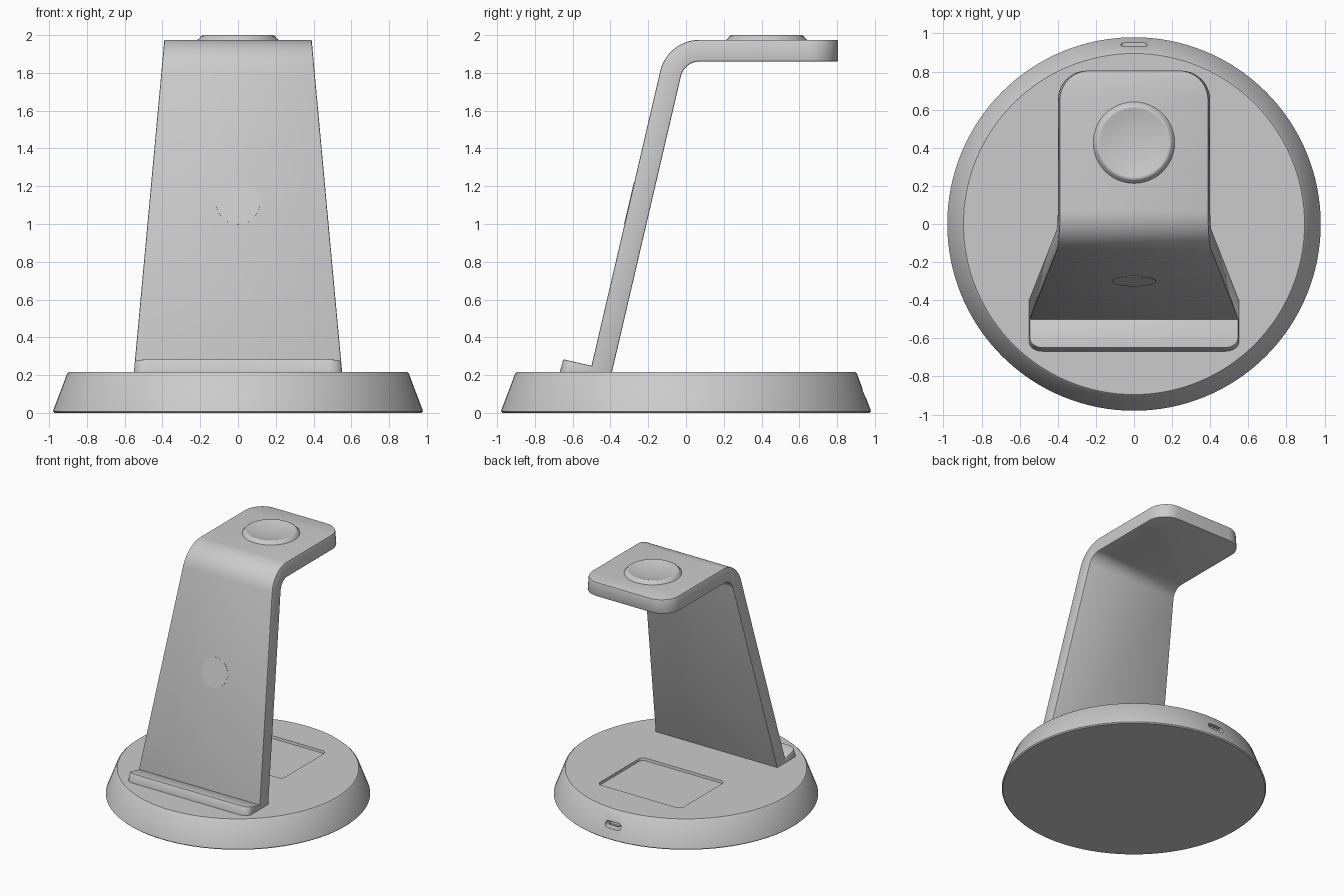
import bpy, bmesh, math
from mathutils import Vector, Matrix

if "Cube" in bpy.data.objects:
    bpy.data.objects.remove(bpy.data.objects["Cube"], do_unlink=True)

grey = bpy.data.materials.new("light_grey")
grey.use_nodes = True
COLOUR = (0.6, 0.6, 0.6, 1)
grey.diffuse_color = COLOUR
grey.node_tree.nodes["Principled BSDF"].inputs["Base Color"].default_value = COLOUR

LEAN = 0.233           # y travelled per unit of height on the upright
TILT = math.atan(LEAN)
FRONT_Y, FRONT_Z = -0.5, 0.25


def half_width(z):
    return 0.39 + (1.975 - z) * 0.0917


def front_y(z):
    return FRONT_Y + (z - FRONT_Z) * LEAN


def make(name, bm):
    bmesh.ops.recalc_face_normals(bm, faces=bm.faces)
    mesh = bpy.data.meshes.new(name)
    bm.to_mesh(mesh)
    bm.free()
    mesh.materials.append(grey)
    ob = bpy.data.objects.new(name, mesh)
    bpy.context.collection.objects.link(ob)
    return ob


def activate(ob):
    bpy.ops.object.select_all(action="DESELECT")
    ob.select_set(True)
    bpy.context.view_layer.objects.active = ob


def smooth(ob, angle=30):
    activate(ob)
    bpy.ops.object.shade_smooth_by_angle(angle=math.radians(angle))


def soften(ob, width, segments=2):
    activate(ob)
    mod = ob.modifiers.new("soft_edges", "BEVEL")
    mod.width, mod.segments = width, segments
    mod.angle_limit = math.radians(30)
    bpy.ops.object.modifier_apply(modifier=mod.name)


def cut(ob, cutter):
    activate(ob)
    mod = ob.modifiers.new("cut", "BOOLEAN")
    mod.operation, mod.solver, mod.object = "DIFFERENCE", "EXACT", cutter
    bpy.ops.object.modifier_apply(modifier=mod.name)
    bpy.data.objects.remove(cutter, do_unlink=True)


def lathe(name, profile, centre=(0, 0), steps=96):
    bm = bmesh.new()
    verts = [bm.verts.new((r, 0, z)) for r, z in profile]
    edges = [bm.edges.new(pair) for pair in zip(verts, verts[1:])]
    bmesh.ops.spin(bm, geom=verts + edges, cent=(0, 0, 0), axis=(0, 0, 1),
                   angle=math.tau, steps=steps)
    bmesh.ops.remove_doubles(bm, verts=bm.verts, dist=1e-5)
    bmesh.ops.translate(bm, verts=bm.verts, vec=(*centre, 0))
    return make(name, bm)


def rounded_box(size, radius, axis, segments=6):
    """Box with the edges along one axis rounded."""
    bm = bmesh.new()
    bmesh.ops.create_cube(bm, size=1)
    bmesh.ops.scale(bm, vec=size, verts=bm.verts)
    along = [e for e in bm.edges
             if abs((e.verts[0].co - e.verts[1].co).normalized()[axis]) > 0.9]
    bmesh.ops.bevel(bm, geom=along, offset=radius, segments=segments,
                    profile=0.5, affect="EDGES")
    return bm


def side_prism(name, outline, corner_y, radius):
    """Extrude a (y, z) outline across x, round its end corners, taper by height."""
    w = 0.4
    bm = bmesh.new()
    face = bm.faces.new([bm.verts.new((-w, y, z)) for y, z in outline])
    out = bmesh.ops.extrude_face_region(bm, geom=[face])
    moved = [v for v in out["geom"] if isinstance(v, bmesh.types.BMVert)]
    bmesh.ops.translate(bm, verts=moved, vec=(2 * w, 0, 0))
    bmesh.ops.recalc_face_normals(bm, faces=bm.faces)
    ends = [e for e in bm.edges
            if abs(e.verts[0].co.x - e.verts[1].co.x) < 1e-5
            and all(abs(v.co.y - corner_y) < 0.03 for v in e.verts)]
    bmesh.ops.bevel(bm, geom=ends, offset=radius, segments=10,
                    profile=0.5, affect="EDGES")
    for v in bm.verts:
        v.co.x *= half_width(v.co.z) / w
    return make(name, bm)


def bend(corner_y, z, radius, steps=14):
    """Arc from the leaning upright into the level arm."""
    sweep = math.pi / 2 - TILT
    cy = corner_y + radius * math.tan(sweep / 2)
    return [(cy - radius * math.sin(a), z - radius + radius * math.cos(a))
            for a in (sweep * (1 - i / steps) for i in range(steps + 1))]


# Round base with sloping side
base = lathe("base", [(0, 0), (0.972, 0), (0.98, 0.008), (0.978, 0.014),
                      (0.905, 0.207), (0.895, 0.216), (0, 0.216)], steps=128)

# Shallow tray sunk in the base behind the upright
bm = rounded_box((0.78, 0.6, 0.1), 0.04, 2)
for v in bm.verts:
    if v.co.z < 0:
        v.co.x *= 0.96
        v.co.y *= 0.95
bmesh.ops.translate(bm, verts=bm.verts, vec=(0, 0.32, 0.246))
cut(base, make("tray_cutter", bm))

# Power socket in the back of the base
bm = rounded_box((0.14, 0.12, 0.05), 0.0245, 1)
bmesh.ops.translate(bm, verts=bm.verts, vec=(0, 0.94, 0.105))
cut(base, make("socket_cutter", bm))
smooth(base)

bm = rounded_box((0.09, 0.05, 0.014), 0.005, 1, 2)
bmesh.ops.translate(bm, verts=bm.verts, vec=(0, 0.905, 0.105))
make("socket_tongue", bm)

# Leaning upright bent into a level arm
TOP, UNDER, END = 1.975, 1.86, 0.805
THICK = 0.116
outer = bend(front_y(TOP), TOP, 0.215)
inner = bend(front_y(UNDER) + THICK, UNDER, 0.1)
outline = ([(front_y(0.2), 0.2)] + outer + [(END, TOP), (END, UNDER)]
           + inner[::-1] + [(front_y(0.2) + THICK, 0.2)])
stand = side_prism("upright_and_arm", outline, END, 0.155)
soften(stand, 0.007)
smooth(stand)

# Ledge at the foot of the upright
ledge = side_prism("front_ledge", [(-0.672, 0.2), (-0.65, 0.284),
                                   (-0.49, 0.247), (-0.49, 0.2)], -0.66, 0.05)
soften(ledge, 0.006)
smooth(ledge)

# Thin round charging mark on the upright
bm = bmesh.new()
bmesh.ops.create_cone(bm, cap_ends=True, segments=48, radius1=0.115,
                      radius2=0.115, depth=0.008)
spot = Vector((0, front_y(1.11) + 0.002, 1.11))
bmesh.ops.transform(bm, verts=bm.verts, matrix=Matrix.Translation(spot)
                    @ Matrix.Rotation(math.pi / 2 - TILT, 4, "X"))
smooth(make("charging_mark", bm))

# Dished puck on top of the arm
puck = lathe("charging_puck", [(0, 1.97), (0.215, 1.97), (0.213, 1.977),
                               (0.204, 1.983), (0.198, 1.994), (0.188, 2.0),
                               (0.178, 1.998), (0.14, 1.989), (0.09, 1.982),
                               (0.04, 1.979), (0, 1.978)], (0, 0.427), 64)
smooth(puck, 50)
